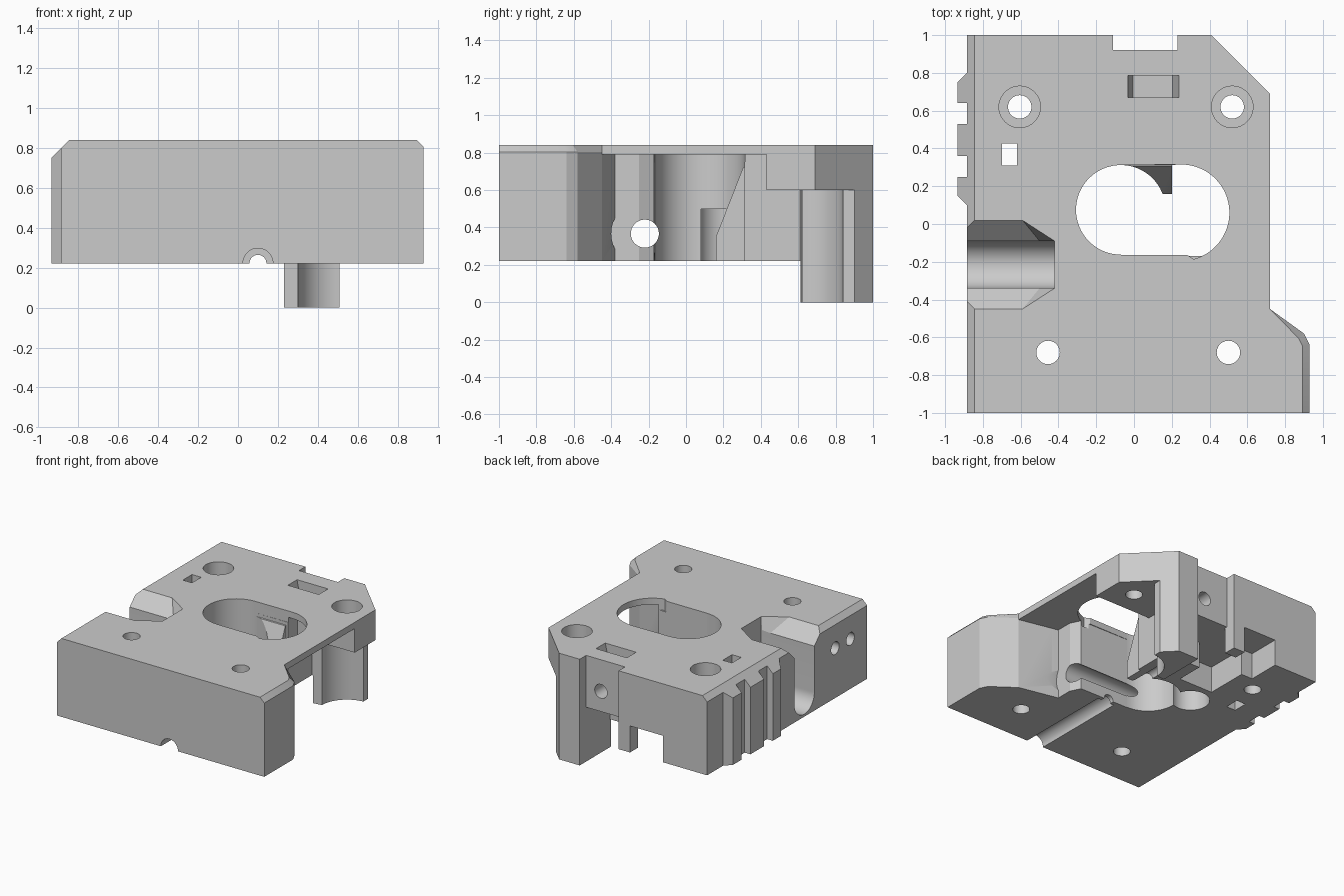
import bpy, bmesh, math
from mathutils import Vector

cube = bpy.data.objects.get("Cube")
if cube:
    bpy.data.objects.remove(cube, do_unlink=True)

grey = bpy.data.materials.new("plain grey")
grey.use_nodes = True
grey.diffuse_color = (0.6, 0.6, 0.6, 1)
grey.node_tree.nodes["Principled BSDF"].inputs["Base Color"].default_value = (0.6, 0.6, 0.6, 1)


def place(axis, a, b, h):
    """Turn profile coordinates plus a height along an axis into a point."""
    return {"x": (h, a, b), "y": (a, h, b), "z": (a, b, h)}[axis]


def loft(name, low, high, lo, hi, axis="z"):
    """Solid between two matching profiles placed along an axis."""
    bm = bmesh.new()
    bottom = [bm.verts.new(place(axis, *p, lo)) for p in low]
    top = [bm.verts.new(place(axis, *p, hi)) for p in high]
    bm.faces.new(bottom)
    bm.faces.new(top)
    for i in range(len(low)):
        j = (i + 1) % len(low)
        bm.faces.new((bottom[i], bottom[j], top[j], top[i]))
    bmesh.ops.recalc_face_normals(bm, faces=bm.faces)
    mesh = bpy.data.meshes.new(name)
    bm.to_mesh(mesh)
    bm.free()
    mesh.materials.append(grey)
    ob = bpy.data.objects.new(name, mesh)
    bpy.context.collection.objects.link(ob)
    return ob


def prism(pts, lo, hi, axis="z", name="cutter"):
    return loft(name, pts, pts, lo, hi, axis)


def box(x0, x1, y0, y1, z0, z1):
    return prism([(x0, y0), (x1, y0), (x1, y1), (x0, y1)], z0, z1)


def arc(cx, cy, r, start, end, n):
    steps = [math.radians(start + (end - start) * i / n) for i in range(n + 1)]
    return [(cx + r * math.cos(t), cy + r * math.sin(t)) for t in steps]


def rod(cx, cy, r, lo, hi, axis="z", n=40):
    return prism(arc(cx, cy, r, 0, 360, n)[:-1], lo, hi, axis)


def combine(tool, operation="DIFFERENCE"):
    mod = body.modifiers.new("shape", "BOOLEAN")
    mod.object, mod.operation, mod.solver = tool, operation, "EXACT"
    bpy.context.view_layer.objects.active = body
    bpy.ops.object.modifier_apply(modifier=mod.name)
    bpy.data.objects.remove(tool, do_unlink=True)


# Main block with grip ribs on one side and a notch at the back
outline = [(-.885, -1), (.93, -1), (.93, -.64), (.9, -.58), (.72, -.45),
           (.72, .69), (.41, 1), (.23, 1), (.23, .92), (-.11, .92), (-.11, 1),
           (-.885, 1), (-.885, .8), (-.935, .75), (-.935, .64), (-.885, .64),
           (-.885, .53), (-.935, .53), (-.935, .36), (-.885, .36),
           (-.885, .25), (-.935, .25), (-.935, .15), (-.885, .1)]
body = prism(outline, 0, .84, name="extruder_body")

# Bevel the top edge of the side flare
bm = bmesh.new()
bm.from_mesh(body.data)
rim = [e for e in bm.edges if all(v.co.z > .8 and v.co.x > .7 and v.co.y < -.4 for v in e.verts)
       and abs(e.verts[0].co.x - e.verts[1].co.x) < .3]
bmesh.ops.bevel(bm, geom=rim, offset=.037, segments=1, affect="EDGES")
bm.to_mesh(body.data)
bm.free()

# Chamfer along the ribbed side
combine(prism([(-1, .685), (-.8, .885), (-1, .9)], -2, 2, "y"))

# Underside level, leaving the rear leg standing
combine(prism([(-2, -2), (2, -2), (2, .61), (.23, .61), (.23, 2), (-2, 2)], -1, .22))
leg_curve = arc(.52, .62, .22, 180, 93, 14)
combine(prism([(.22, .425), (.22, .61)] + leg_curve + [(.51, 2), (2, 2), (2, .425)], -1, .6))

# Motor gear cavity below the top plate
combine(prism([(.8, -.449), (.72, -.449), (.45, -.39), (.4, -.38), (.4, -.25), (.36, -.17),
               (-.07, -.165), (-.07, .312), (.22, .312), (.22, .43), (.8, .43)], -1, .79))

# Sloped web beside the gear bore
combine(prism([(.34, .74), (.305, .72), (.16, .35), (.16, .22), (.34, .22)], -.1, .2, "x"), "UNION")

# Gear bore and oblong window through the top plate
combine(rod(-.07, .075, .237, -1, 1, n=64))
combine(prism(arc(.25, .06, .255, -75, 90, 32) + [(-.07, .312), (-.07, -.163), (.28, -.163)], .75, 1))

# Bolt holes, counterbored at the back
for x, y in ((-.605, .62), (.52, .62)):
    combine(rod(x, y, .11, .72, 1))
    combine(rod(x, y, .062, -1, 1))
for x, y in ((-.455, -.68), (.5, -.68)):
    combine(rod(x, y, .062, -1, 1))

# Flared side slot
slot_y, slot_z = -.215, .365
flare_top = [(-1.1, .02), (-.59, .02), (-.42, -.09), (-.42, -.34), (-.59, -.45), (-1.1, -.45)]
flare_low = [(-1.1, -.09), (-.5, -.09), (-.42, -.095), (-.42, -.335), (-.5, -.34), (-1.1, -.34)]
combine(prism(arc(slot_y, slot_z, .125, 180, 360, 24) + [(-.09, .9), (-.34, .9)], -1.1, -.42, "x"))
combine(loft("cutter", flare_low, flare_top, .73, .841))

# Tension bolt passage and its head seat
combine(rod(-.22, .367, .075, -.6, .6, "x"))
combine(rod(-.22, .367, .18, .4, .75, "x"))

# Filament channel along the underside
combine(rod(.1, .222, .075, -1.1, -.2, "y"))
combine(rod(.1, .222, .042, -.3, 1.1, "y"))

# Sensor pocket open to the back and below, with a thin post
combine(prism([(-.5, 1.1), (-.5, .74), (-.4, .74), (-.4, .4), (-.1, .4), (-.1, .62), (.23, .62),
               (.23, 1.1), (-.11, 1.1), (-.11, .9), (-.21, .9), (-.21, 1.1)], -1, .43))
combine(rod(-.36, .21, .14, -1, .5))

# Rear, side and top small openings
combine(rod(.1, .59, .055, .6, 1.1, "y"))
for y in (-.6, -.79):
    combine(rod(y, .615, .05, -1, -.45, "x"))
combine(box(-.7, -.62, .31, .425, -1, 1))
combine(prism([(-.035, .85), (.24, .85), (.205, .7), (-.005, .7)], .67, .785, "y"))

# Centre the block and shade curved walls smoothly
for p in body.data.polygons:
    p.material_index = 0
bpy.ops.object.select_all(action="DESELECT")
body.select_set(True)
bpy.context.view_layer.objects.active = body
bpy.ops.object.shade_smooth_by_angle(angle=math.radians(25))
